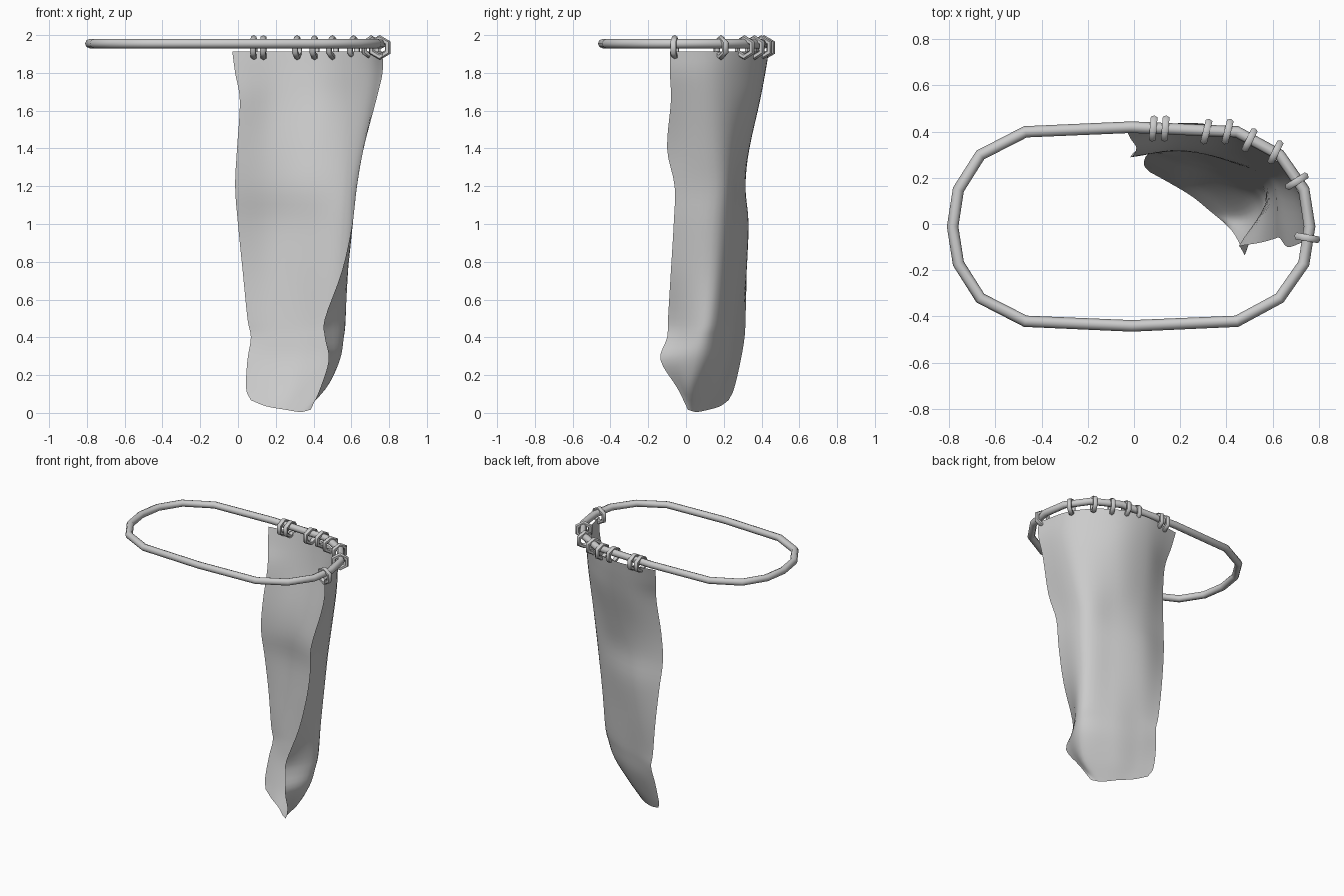
import bpy, bmesh, math
from mathutils import Vector

cube = bpy.data.objects.get("Cube")
if cube:
    bpy.data.objects.remove(cube, do_unlink=True)

grey = bpy.data.materials.new("light_grey")
grey.use_nodes = True
grey.diffuse_color = (0.6, 0.6, 0.6, 1)
grey.node_tree.nodes["Principled BSDF"].inputs["Base Color"].default_value = (0.6, 0.6, 0.6, 1)


def finish(obj, angle):
    obj.data.materials.append(grey)
    bpy.ops.object.select_all(action='DESELECT')
    obj.select_set(True)
    bpy.context.view_layer.objects.active = obj
    bpy.ops.object.shade_smooth_by_angle(angle=math.radians(angle))


def smooth_path(points, steps):
    """Points along a spline that passes through every given point."""
    p = [points[0] * 2 - points[1], *points, points[-1] * 2 - points[-2]]
    out = []
    for i in range(1, len(p) - 2):
        a, b, c, d = p[i - 1:i + 3]
        for k in range(steps):
            t = k / steps
            out.append(0.5 * (2 * b + (c - a) * t + (2 * a - 5 * b + 4 * c - d) * t ** 2
                              + (3 * b - a - 3 * c + d) * t ** 3))
    return out + [points[-1]]


# Rail: closed faceted loop of round tube, set slightly forward
RAIL_Z, RAIL_Y = 1.955, -0.011
back = [(0.76, 0), (0.735, 0.16), (0.63, 0.31), (0.445, 0.41), (-0.01, 0.43),
        (-0.47, 0.41), (-0.665, 0.31), (-0.76, 0.16), (-0.785, 0)]
loop = [Vector((x, y + RAIL_Y, RAIL_Z)) for x, y in back]
loop += [Vector((x, RAIL_Y - y, RAIL_Z)) for x, y in reversed(back[1:-1])]
curve = bpy.data.curves.new("curtain_rail", 'CURVE')
curve.dimensions = '3D'
curve.bevel_depth = 0.025
curve.bevel_resolution = 2
spline = curve.splines.new('POLY')
spline.points.add(len(loop) - 1)
for point, co in zip(spline.points, loop):
    point.co = (*co, 1)
spline.use_cyclic_u = True
rail = bpy.data.objects.new("curtain_rail", curve)
bpy.context.collection.objects.link(rail)
rail.select_set(True)
bpy.context.view_layer.objects.active = rail
bpy.ops.object.convert(target='MESH')
rail = bpy.context.object
finish(rail, 50)

# Rings: six-sided, each turned across the rail (x, y, rail direction in degrees)
rings = [(0.083, 0.413, -5), (0.135, 0.413, -5), (0.313, 0.40, -14), (0.405, 0.40, -14),
         (0.5, 0.363, -26), (0.612, 0.31, -26), (0.705, 0.185, -58), (0.75, -0.06, -100)]
for i, (x, y, heading) in enumerate(rings):
    bpy.ops.mesh.primitive_torus_add(major_segments=6, minor_segments=6,
                                     major_radius=0.049, minor_radius=0.017,
                                     location=(x, y, 1.934),
                                     rotation=(0, math.radians(90), math.radians(heading)))
    ring = bpy.context.object
    ring.name = f"curtain_ring_{i + 1}"
    finish(ring, 60)

# Curtain: cross-sections from the left edge, round the back corner, to the front edge
sections = [
    (1.912, (-.03, .40), (.25, .438), (.49, .375), (.69, .18), (.765, -.085)),
    (1.80, (-.015, .37), (.24, .42), (.475, .37), (.69, .175), (.765, -.085)),
    (1.65, (.01, .33), (.22, .39), (.46, .355), (.675, .175), (.73, -.08)),
    (1.40, (-.005, .295), (.20, .335), (.42, .31), (.635, .18), (.665, -.10)),
    (1.20, (-.015, .29), (.20, .315), (.41, .275), (.60, .19), (.63, -.06)),
    (1.00, (.0, .31), (.20, .33), (.41, .27), (.59, .17), (.605, -.065)),
    (0.75, (.025, .32), (.20, .315), (.40, .25), (.575, .15), (.55, -.08)),
    (0.50, (.05, .315), (.20, .29), (.39, .235), (.57, .12), (.46, -.095)),
    (0.40, (.068, .31), (.19, .28), (.38, .225), (.56, .1), (.46, -.10)),
    (0.28, (.05, .29), (.18, .26), (.36, .205), (.535, .075), (.48, -.135)),
    (0.13, (.043, .255), (.16, .215), (.31, .16), (.46, .04), (.435, -.045)),
    (0.005, (.068, .225), (.15, .18), (.25, .12), (.33, .055), (.385, .01)),
]
HEM_LIFT = (.062, .03, .012, 0, .012)
rows = []
for z, *pts in sections:
    lifts = HEM_LIFT if z < 0.1 else (0,) * 5
    rows.append(smooth_path([Vector((x, y, z + h)) for (x, y), h in zip(pts, lifts)], 6))
columns = [smooth_path(list(col), 4) for col in zip(*rows)]

bm = bmesh.new()
grid = [[bm.verts.new(co) for co in col] for col in columns]
for left, right in zip(grid, grid[1:]):
    for j in range(len(left) - 1):
        bm.faces.new((left[j], right[j], right[j + 1], left[j + 1]))
mesh = bpy.data.meshes.new("curtain")
bm.to_mesh(mesh)
bm.free()
curtain = bpy.data.objects.new("curtain", mesh)
bpy.context.collection.objects.link(curtain)
finish(curtain, 60)
